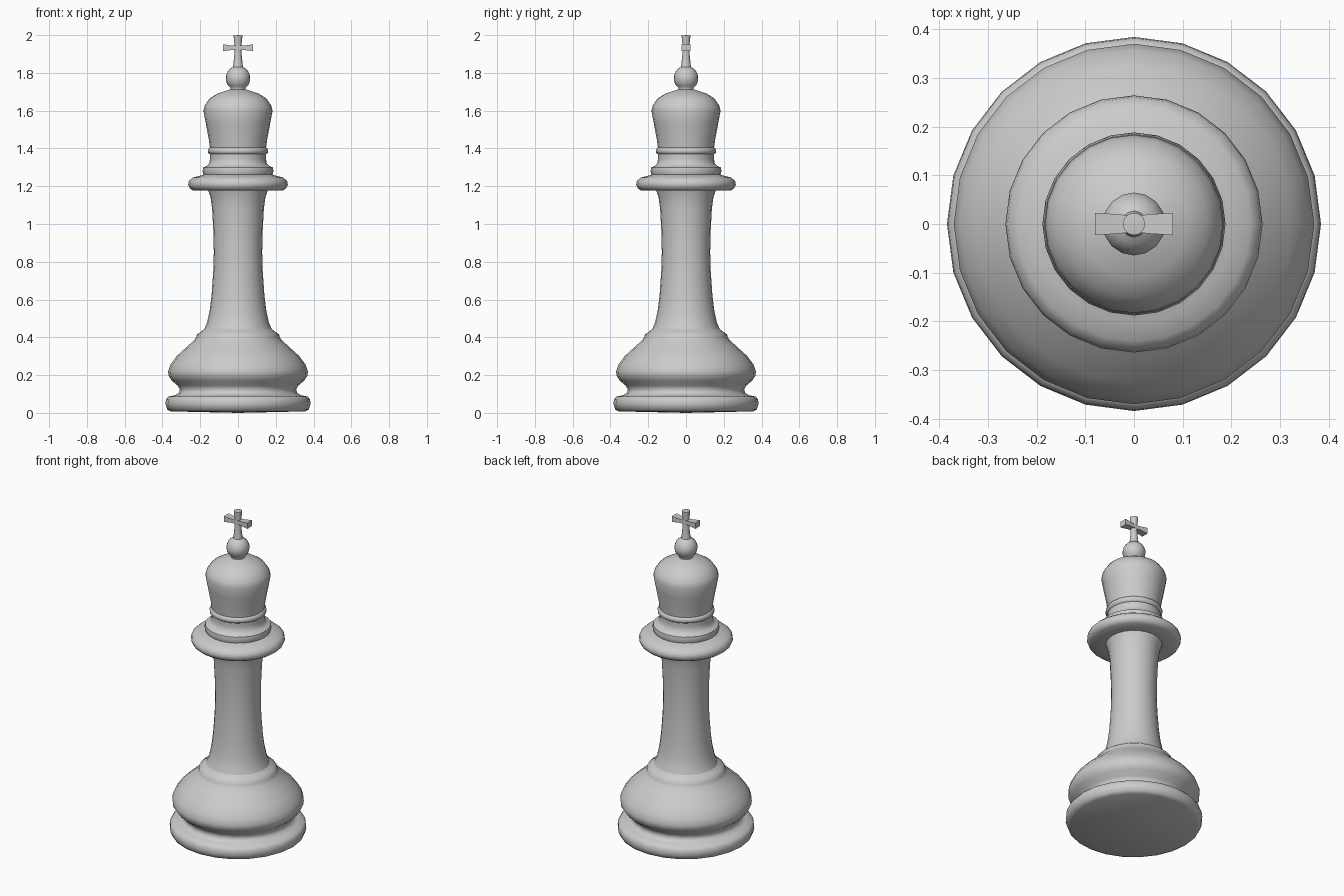
import bpy, bmesh, math


def finish(name, bm, angle=50):
    bmesh.ops.recalc_face_normals(bm, faces=bm.faces)
    mesh = bpy.data.meshes.new(name)
    bm.to_mesh(mesh)
    bm.free()
    mesh.shade_smooth()
    mesh.set_sharp_from_angle(angle=math.radians(angle))
    obj = bpy.data.objects.new(name, mesh)
    bpy.context.collection.objects.link(obj)
    return obj


def lathe(name, profile, sides=24, angle=50):
    """Turn a list of (radius, z) points around the z axis."""
    bm = bmesh.new()
    verts = [bm.verts.new((r, 0, z)) for r, z in profile]
    edges = [bm.edges.new(pair) for pair in zip(verts, verts[1:])]
    bmesh.ops.spin(bm, geom=verts + edges, cent=(0, 0, 0), axis=(0, 0, 1),
                   angle=math.tau, steps=sides, use_merge=True)
    bmesh.ops.remove_doubles(bm, verts=bm.verts, dist=0.0005)
    return finish(name, bm, angle)


# Foot disc, waist and rounded swell
lathe("base", [(0, 0.0), (0.355, 0.008), (0.375, 0.018), (0.384, 0.045),
               (0.382, 0.07), (0.37, 0.086), (0.335, 0.093), (0.313, 0.105),
               (0.308, 0.125), (0.32, 0.145), (0.35, 0.17), (0.368, 0.197),
               (0.37, 0.22), (0.358, 0.255), (0.325, 0.3), (0.27, 0.35),
               (0.232, 0.385), (0.22, 0.402), (0.218, 0.415), (0.2, 0.427),
               (0.178, 0.445)])

# Waisted shaft
lathe("column", [(0.178, 0.445), (0.163, 0.48), (0.15, 0.54), (0.14, 0.62),
                 (0.131, 0.75), (0.128, 0.85), (0.131, 0.97), (0.137, 1.08),
                 (0.145, 1.14), (0.158, 1.178)])

# Wide collar with a stepped neck
lathe("collar", [(0.158, 1.178), (0.24, 1.178), (0.256, 1.19), (0.264, 1.208),
                 (0.26, 1.228), (0.24, 1.246), (0.2, 1.256), (0.182, 1.262),
                 (0.188, 1.28), (0.184, 1.3), (0.165, 1.307), (0.152, 1.322),
                 (0.148, 1.345), (0.149, 1.37)])

# Ring and domed head
lathe("head", [(0.149, 1.37), (0.158, 1.376), (0.16, 1.388), (0.156, 1.4),
               (0.149, 1.405), (0.155, 1.45), (0.17, 1.53), (0.183, 1.6),
               (0.176, 1.628), (0.15, 1.665), (0.11, 1.69), (0.06, 1.707),
               (0.04, 1.713)])

# Ball finial
ball = [(0.04, 1.713)]
for i in range(9):
    a = math.radians(-52 + 118 * i / 8)
    ball.append((0.065 * math.cos(a), 1.772 + 0.065 * math.sin(a)))
lathe("finial_ball", ball, 16)

# Cross: turned upright and flared arms
lathe("cross_upright", [(0.027, 1.831), (0.024, 1.85), (0.019, 1.9),
                        (0.018, 1.95), (0.022, 1.975), (0.023, 1.997),
                        (0, 2.0)], 12)

bm = bmesh.new()
rings = []
for x, half_y, half_z in [(-0.08, 0.023, 0.018), (-0.035, 0.02, 0.012),
                          (0, 0.017, 0.011),
                          (0.035, 0.02, 0.012), (0.08, 0.023, 0.018)]:
    rings.append([bm.verts.new((x, sy * half_y, 1.933 + sz * half_z))
                  for sy, sz in [(-1, -1), (1, -1), (1, 1), (-1, 1)]])
for a, b in zip(rings, rings[1:]):
    for i in range(4):
        j = (i + 1) % 4
        bm.faces.new((a[i], a[j], b[j], b[i]))
bm.faces.new(rings[0])
bm.faces.new(rings[-1])
finish("cross_arms", bm)
